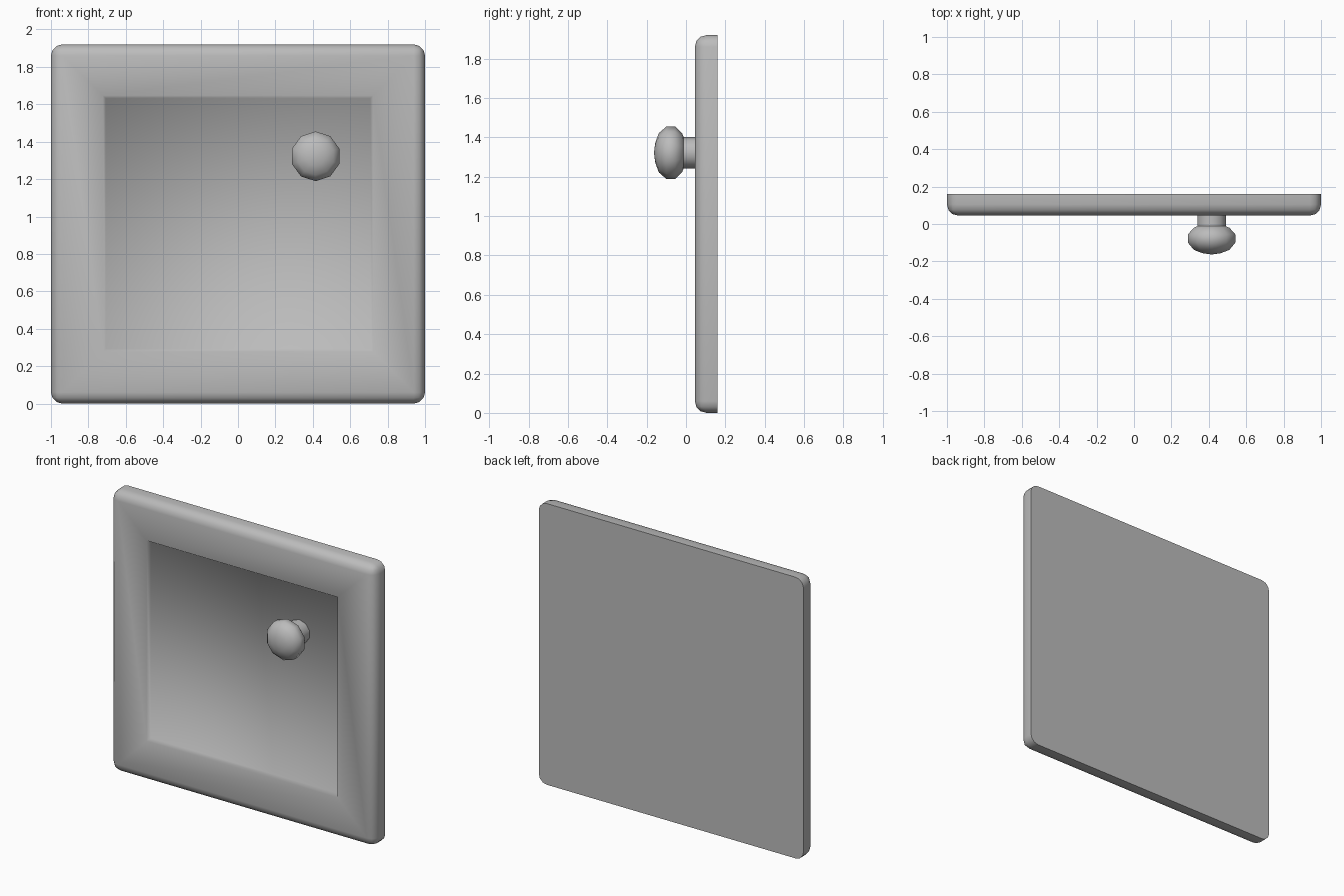
import bpy, bmesh, math
from mathutils import Vector, Matrix

if "Cube" in bpy.data.objects:
    bpy.data.objects.remove(bpy.data.objects["Cube"], do_unlink=True)

# Single plain grey
grey = bpy.data.materials.new("plain grey")
grey.use_nodes = True
GREY = (0.5, 0.5, 0.5, 1)
grey.diffuse_color = GREY
grey.node_tree.nodes["Principled BSDF"].inputs["Base Color"].default_value = GREY


def finish(bm, name, angle):
    bmesh.ops.recalc_face_normals(bm, faces=bm.faces[:])
    mesh = bpy.data.meshes.new(name)
    bm.to_mesh(mesh)
    bm.free()
    mesh.materials.append(grey)
    ob = bpy.data.objects.new(name, mesh)
    bpy.context.collection.objects.link(ob)
    bpy.ops.object.select_all(action='DESELECT')
    ob.select_set(True)
    bpy.context.view_layer.objects.active = ob
    bpy.ops.object.shade_smooth_by_angle(angle=math.radians(angle))
    return ob


# Door slab: rounded front and corners, sharp flat back
FRONT, BACK, HEIGHT = 0.045, 0.16, 1.92
bm = bmesh.new()
bmesh.ops.create_cube(bm, size=1, matrix=Matrix.Translation(
    (0, (FRONT + BACK) / 2, HEIGHT / 2)) @ Matrix.Diagonal((2, BACK - FRONT, HEIGHT, 1)))
rounded = [e for e in bm.edges if any(v.co.y < BACK - 0.01 for v in e.verts)]
bmesh.ops.bevel(bm, geom=rounded, offset=0.06, segments=3, profile=0.5, affect='EDGES')

# Sunken centre panel: inset the front face, then push a second inset back
bm.normal_update()
panel = min(bm.faces, key=lambda f: (round(f.calc_center_median().y, 4), -f.calc_area()))


def fit(face, half_width, low, high, y):
    for v in face.verts:
        v.co = Vector((math.copysign(half_width, v.co.x), y,
                       high if v.co.z > HEIGHT / 2 else low))


bmesh.ops.inset_individual(bm, faces=[panel], thickness=0.2)
fit(panel, 0.722, 0.278, 1.647, FRONT)
bmesh.ops.inset_individual(bm, faces=[panel], thickness=0.01)
fit(panel, 0.707, 0.293, 1.632, FRONT + 0.025)
finish(bm, "door_panel", 75)

# Turned knob with its stem, lathed around the front-back axis
profile = [(0.08, 0.09), (0.08, -0.012), (0.1, -0.02), (0.133, -0.055),
           (0.133, -0.1), (0.1, -0.138), (0.052, -0.156), (0, -0.163)]
centre = Vector((0.415, 0, 1.322))
bm = bmesh.new()
verts = [bm.verts.new(centre + Vector((0, y, r))) for r, y in profile]
edges = [bm.edges.new(pair) for pair in zip(verts, verts[1:])]
bmesh.ops.spin(bm, geom=verts + edges, cent=centre, axis=(0, 1, 0),
               angle=math.tau, steps=10, use_merge=True)
bmesh.ops.remove_doubles(bm, verts=bm.verts[:], dist=0.001)
bmesh.ops.holes_fill(bm, edges=[e for e in bm.edges if e.is_boundary], sides=0)
finish(bm, "door_knob", 50)
